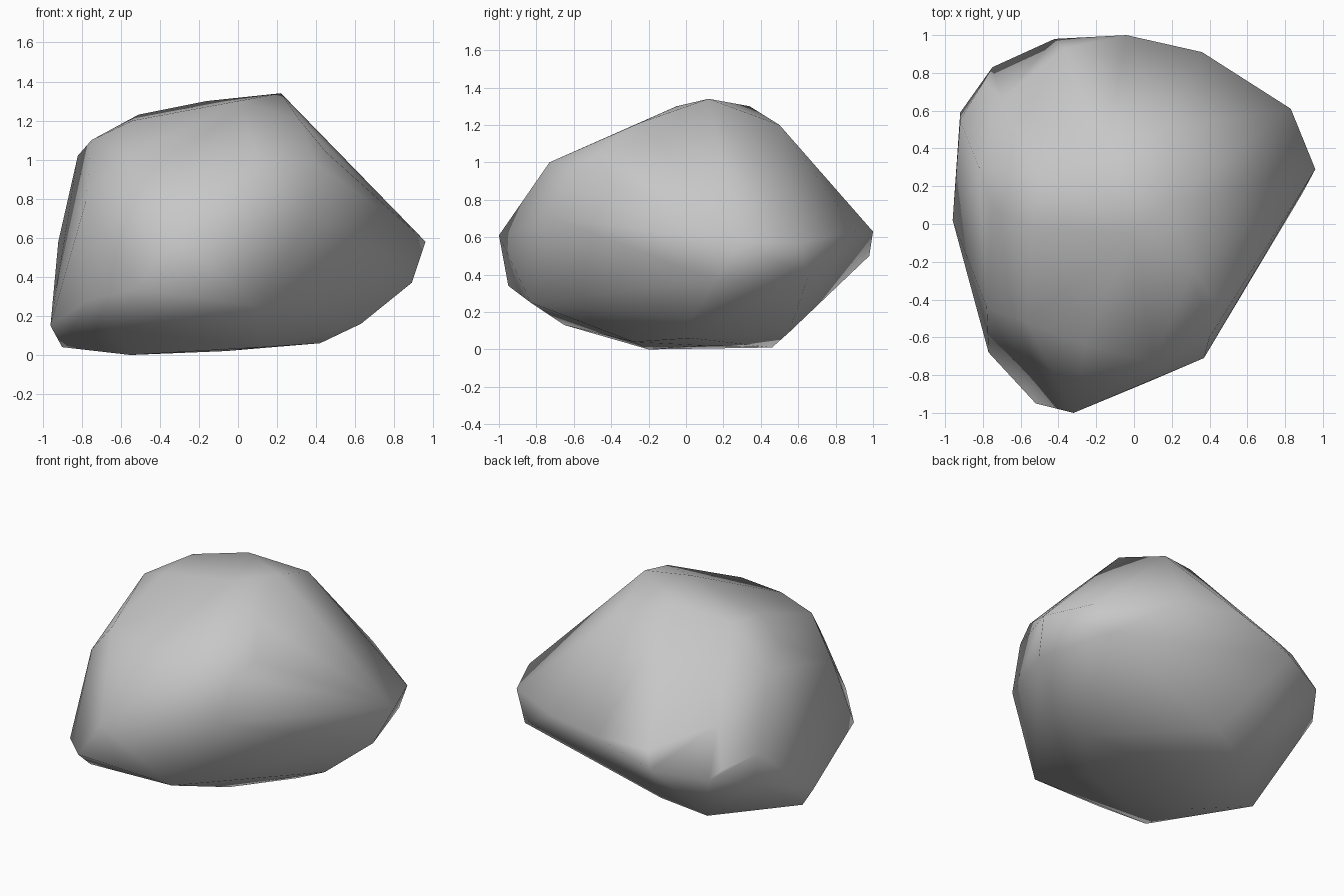
import bpy
import bmesh
from mathutils import Vector

default_cube = bpy.data.objects.get("Cube")
if default_cube:
    bpy.data.objects.remove(default_cube, do_unlink=True)


def make_material(name, color):
    material = bpy.data.materials.new(name)
    material.use_nodes = True
    material.diffuse_color = color
    shader = material.node_tree.nodes.get("Principled BSDF")
    shader.inputs["Base Color"].default_value = color
    shader.inputs["Roughness"].default_value = 0.9
    return material


def make_hull(name, corner_groups, material):
    """Wrap a faceted stone skin around its corners and shade it smooth."""
    bm = bmesh.new()
    for group in corner_groups:
        for corner in group:
            bm.verts.new(Vector(corner))
    bmesh.ops.convex_hull(bm, input=bm.verts[:])
    # Corners swallowed by the hull are not part of the skin
    loose = [v for v in bm.verts if not v.link_faces]
    bmesh.ops.delete(bm, geom=loose, context="VERTS")
    bmesh.ops.recalc_face_normals(bm, faces=bm.faces[:])
    for face in bm.faces:
        face.smooth = True
    mesh = bpy.data.meshes.new(name)
    bm.to_mesh(mesh)
    bm.free()
    mesh.materials.append(material)
    stone = bpy.data.objects.new(name, mesh)
    bpy.context.scene.collection.objects.link(stone)
    return stone


# Crown: peak and the ridge that falls away from it
crown = [
    (.22, .12, 1.34), (0, -.05, 1.3), (-.16, .34, 1.3),
    (-.51, .25, 1.23), (.17, .5, 1.2), (.31, -.25, 1.21),
    (-.54, -.02, 1.2),
]

# Shoulders: corners where the top turns into the sides
shoulders = [
    (-.75, .08, 1.1), (-.82, .3, 1.02), (.1, -.73, 1),
    (-.26, -.64, 1.03), (-.57, -.52, 1.02), (.45, -.45, 1.04),
    (.4, -.6, .98), (-.7, .66, .76), (-.78, -.44, .78),
    (.37, -.71, .7),
]

# Belt: the widest corners around the middle
belt = [
    (.96, .29, .58), (.83, .61, .57), (.36, .91, .63),
    (-.04, 1, .63), (-.37, .93, .6), (-.42, .98, .5),
    (-.75, .83, .46), (-.79, .75, .51), (-.92, .55, .58),
    (-.92, .59, .4), (-.32, -1, .61), (-.52, -.95, .34),
    (.74, .65, .38), (.89, .16, .37),
]

# Base: undercut corners down to the resting facets
base = [
    (-.77, -.68, .28), (.09, -.83, .25), (-.96, .02, .15),
    (-.64, -.65, .13), (.63, .02, .16), (.42, .03, .06),
    (-.9, .05, .04), (-.2, .55, .09), (-.48, .46, .01),
    (.13, -.28, .04), (-.06, .1, .02), (-.55, -.2, 0),
]

stone_grey = make_material("stone grey", (.57, .57, .57, 1))
make_hull("boulder", [crown, shoulders, belt, base], stone_grey)
